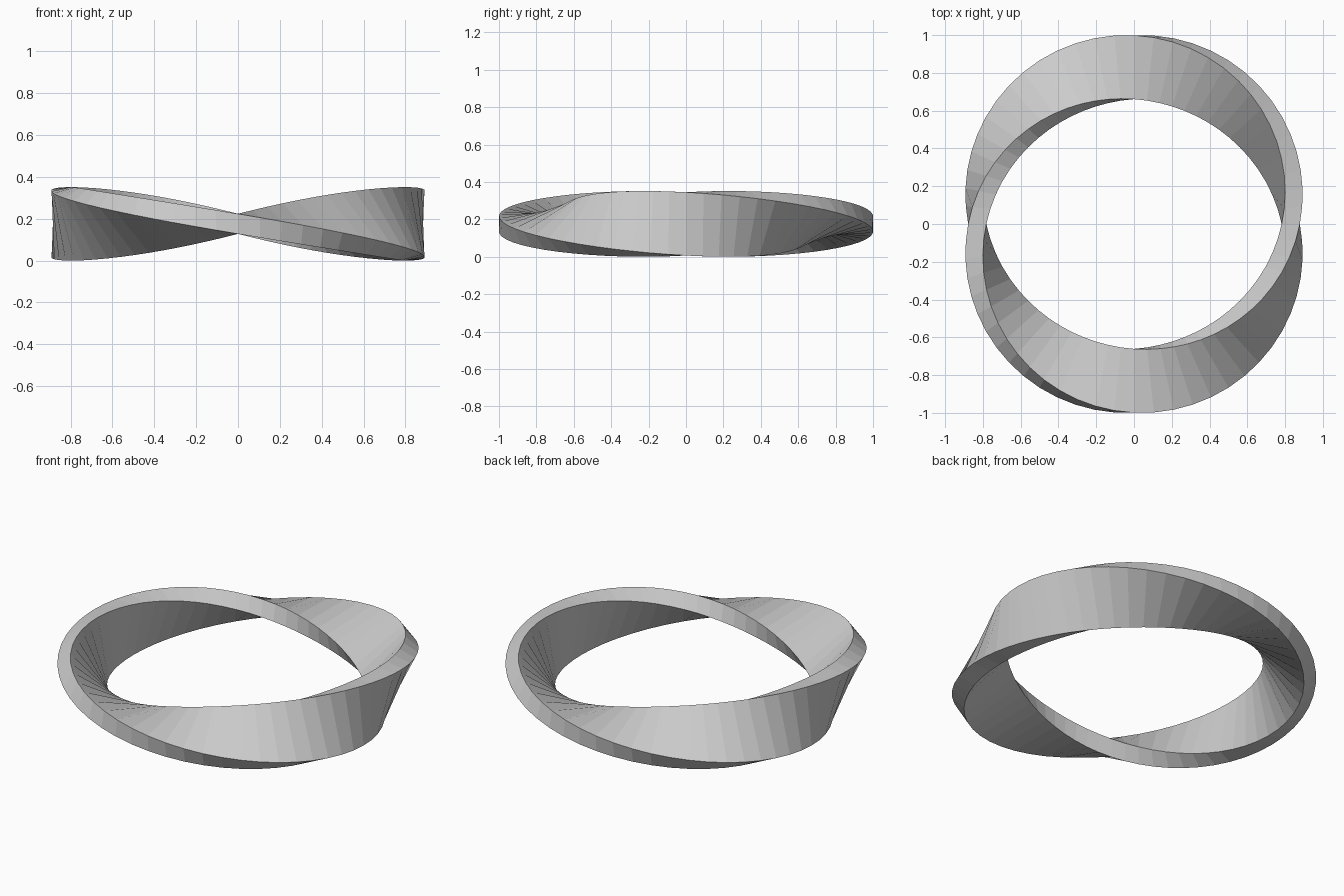
import bpy, bmesh
from math import sin, cos, pi, hypot

if "Cube" in bpy.data.objects:
    bpy.data.objects.remove(bpy.data.objects["Cube"])

SEGMENTS = 60
RADIUS, WIDTH, THICK = 0.83, 0.338, 0.096
MID_Z = hypot(WIDTH, THICK) / 2

# Rectangular section swept round a circle, turning once per lap
bm = bmesh.new()
rings = []
for i in range(SEGMENTS):
    a = 2 * pi * i / SEGMENTS
    twist = -(a + pi / 2)
    ring = []
    for su, sv in ((1, 1), (-1, 1), (-1, -1), (1, -1)):
        u, v = su * WIDTH / 2, sv * THICK / 2
        r = RADIUS + u * cos(twist) - v * sin(twist)
        z = MID_Z + u * sin(twist) + v * cos(twist)
        ring.append(bm.verts.new((r * cos(a), r * sin(a), z)))
    rings.append(ring)

# Skin neighbouring sections, closing the loop
for i, ring in enumerate(rings):
    nxt = rings[(i + 1) % SEGMENTS]
    for j in range(4):
        k = (j + 1) % 4
        bm.faces.new((ring[j], ring[k], nxt[k], nxt[j]))
bmesh.ops.recalc_face_normals(bm, faces=bm.faces)

mesh = bpy.data.meshes.new("twisted_ring")
bm.to_mesh(mesh)
bm.free()
bpy.context.collection.objects.link(bpy.data.objects.new("twisted_ring", mesh))
